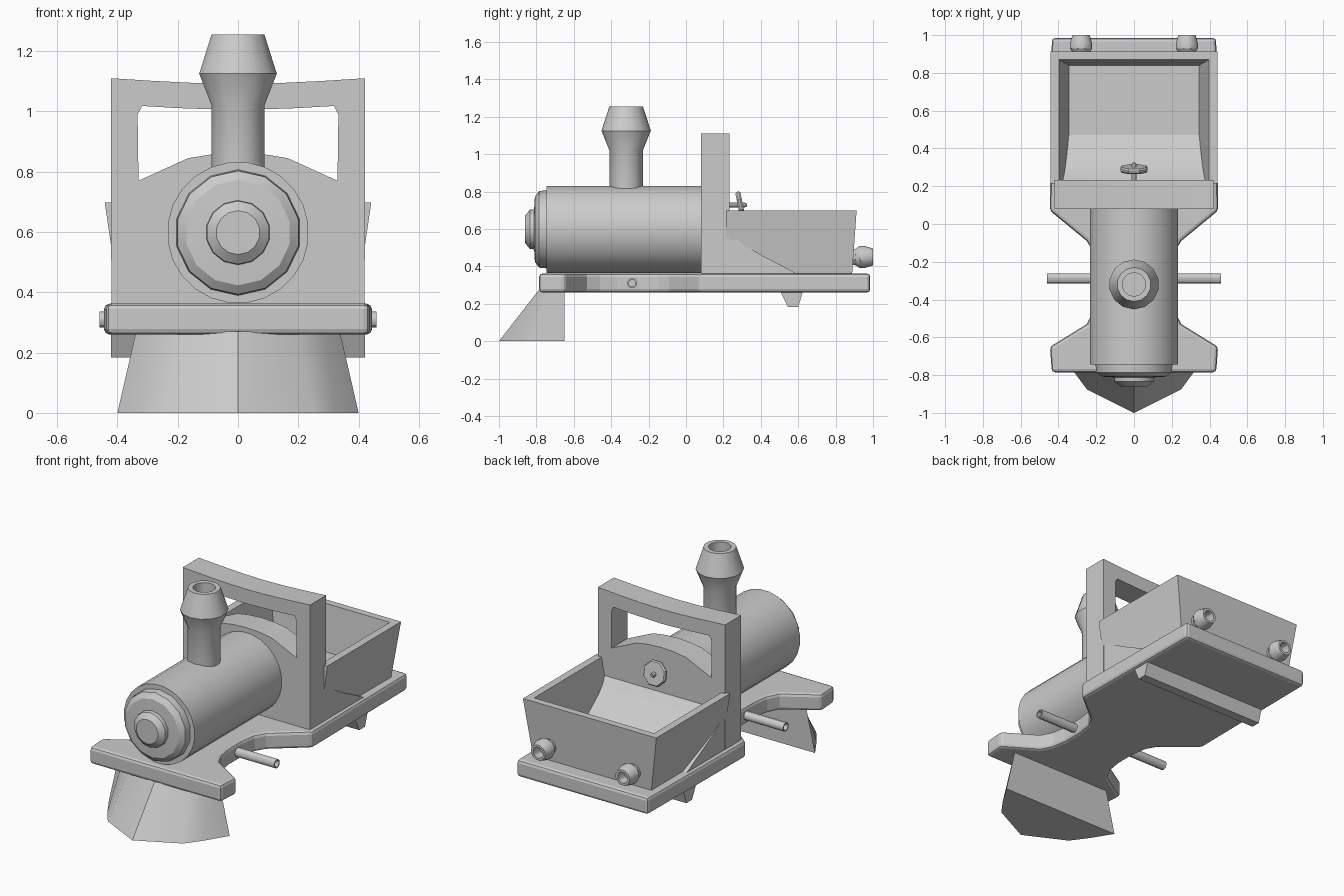
import bpy
import bmesh
import math
from mathutils import Matrix, Vector

if "Cube" in bpy.data.objects:
    bpy.data.objects.remove(bpy.data.objects["Cube"])

grey = bpy.data.materials.new("plain grey")
grey.diffuse_color = (0.6, 0.6, 0.6, 1)
grey.use_nodes = True
grey.node_tree.nodes["Principled BSDF"].inputs["Base Color"].default_value = grey.diffuse_color


def loft(name, rings, closed=False, smooth=30):
    """Skin a list of point rings; cap the ends, or join last to first."""
    bm = bmesh.new()
    vs = [[bm.verts.new(p) for p in r] for r in rings]
    n = len(vs[0])
    pairs = list(zip(vs, vs[1:])) + ([(vs[-1], vs[0])] if closed else [])
    for a, b in pairs:
        for i in range(n):
            j = (i + 1) % n
            bm.faces.new((a[i], a[j], b[j], b[i]))
    if not closed:
        bm.faces.new(vs[0])
        bm.faces.new(vs[-1])
    bmesh.ops.recalc_face_normals(bm, faces=bm.faces)
    me = bpy.data.meshes.new(name)
    bm.to_mesh(me)
    bm.free()
    me.materials.append(grey)
    ob = bpy.data.objects.new(name, me)
    bpy.context.collection.objects.link(ob)
    if smooth:
        bpy.ops.object.select_all(action='DESELECT')
        ob.select_set(True)
        bpy.context.view_layer.objects.active = ob
        bpy.ops.object.shade_smooth_by_angle(angle=math.radians(smooth))
    return ob


def lathe(name, profile, centre, axis, n, closed=False, smooth=30):
    """Turn (radius, distance) points around an axis through centre."""
    rot = Vector(axis).to_track_quat('Z', 'Y').to_matrix()
    rings = [[Vector(centre) + rot @ Vector((r * math.cos(t), r * math.sin(t), d))
              for t in (2 * math.pi * (i + 0.5) / n for i in range(n))]
             for r, d in profile]
    return loft(name, rings, closed, smooth)


def mirrored(half):
    """Complete a half outline (x >= 0) with its mirror image."""
    return half + [(-x, v) for x, v in reversed(half) if x > 0]


def rect(x, y0, y1, z):
    return [(x, y0, z), (x, y1, z), (-x, y1, z), (-x, y0, z)]


# Chassis with a narrow waist
plan = mirrored([(0.435, -0.785), (0.445, -0.65), (0.25, -0.53), (0.215, -0.46),
                 (0.2, -0.37), (0.2, -0.25), (0.215, -0.15), (0.25, -0.09),
                 (0.445, 0.07), (0.435, 0.985)])
chassis = loft("chassis", [[(x, y, z) for x, y in plan] for z in (0.26, 0.362)], smooth=0)
bev = chassis.modifiers.new("rounded edges", 'BEVEL')
bev.width = 0.018
bev.segments = 2
bev.limit_method = 'ANGLE'
bev.angle_limit = math.radians(50)

# Plough below the front
low = mirrored([(0, -1.0), (0.25, -0.875), (0.32, -0.78), (0.4, -0.65)])
high = mirrored([(0, -0.79), (0.2, -0.745), (0.28, -0.70), (0.338, -0.65)])
loft("plough", [[(x, y, 0) for x, y in low], [(x, y, 0.27) for x, y in high]])

# Boiler and stepped nose
lathe("boiler", [(0.235, 0.12), (0.235, -0.745)], (0, 0, 0.598), (0, 1, 0), 24)
lathe("boiler_nose", [(0.21, -0.73), (0.205, -0.785), (0.175, -0.808), (0.107, -0.812),
                      (0.105, -0.835), (0.073, -0.86)], (0, 0, 0.598), (0, 1, 0), 14)

# Hollow chimney
lathe("chimney", [(0.09, 0.78), (0.09, 1.02), (0.132, 1.125), (0.09, 1.255),
                  (0.062, 1.255), (0.062, 1.1)], (0, -0.32, 0), (0, 0, 1), 14)

# Cab panel with an arched window
outline = mirrored([(0.42, 0.355), (0.422, 1.11), (0.28, 1.101), (0.14, 1.094), (0, 1.091)])
cab = loft("cab_panel", [[(x, y, z) for x, z in outline] for y in (0.08, 0.232)])
hole = mirrored([(0, 0.862), (0.09, 0.857), (0.165, 0.845), (0.33, 0.77), (0.333, 0.99),
                 (0.318, 1.018), (0.2, 1.011), (0, 1.004)])
cutter = loft("window_cutter", [[(x, y, z) for x, z in hole] for y in (0, 0.4)], smooth=0)
cutter.hide_render = True
cutter.hide_viewport = True
cut = cab.modifiers.new("window", 'BOOLEAN')
cut.object = cutter
cut.solver = 'EXACT'

# Sweeping foot that joins the panel to the floor
sweep = [(0.2, 0.357), (0.2, 0.62), (0.231, 0.595), (0.255, 0.56), (0.31, 0.515),
         (0.4, 0.462), (0.5, 0.41), (0.6, 0.357)]
loft("cab_foot", [[(x, y, z) for y, z in sweep] for x in (-0.419, 0.419)])

# Flared open tub
loft("tub", [rect(0.392, 0.215, 0.888, 0.357), rect(0.442, 0.215, 0.912, 0.698),
             rect(0.397, 0.225, 0.87, 0.698), rect(0.345, 0.225, 0.84, 0.425)], smooth=0)

# Hollow buffers at the back
for side, label in ((-1, "left"), (1, "right")):
    lathe(label + "_buffer", [(0.045, 0.88), (0.045, 0.905), (0.061, 0.93), (0.061, 0.955),
                              (0.047, 1.0), (0.033, 1.0), (0.033, 0.94)],
          (0.28 * side, 0, 0.45), (0, 1, 0), 12)

# Tubular front axle
lathe("front_axle", [(0.027, -0.46), (0.027, 0.46), (0.019, 0.46), (0.019, -0.46)],
      (0, -0.288, 0.31), (1, 0, 0), 12, closed=True)

# Rear axle beam under the floor
beam = [(0.505, 0.265), (0.545, 0.183), (0.6, 0.183), (0.625, 0.265)]
loft("rear_beam", [[(x, y, z) for y, z in beam] for x in (-0.422, 0.422)], smooth=0)

# Hand wheel on its shaft
lathe("wheel_shaft", [(0.015, 0.2), (0.015, 0.31), (0.009, 0.325)], (0, 0, 0.728), (0, 1, 0), 8)
lathe("hand_wheel", [(0.07, -0.014), (0.077, -0.005), (0.077, 0.005), (0.07, 0.014)],
      (0, 0.29, 0.73), (0, 1, 0.2), 8, smooth=0)
